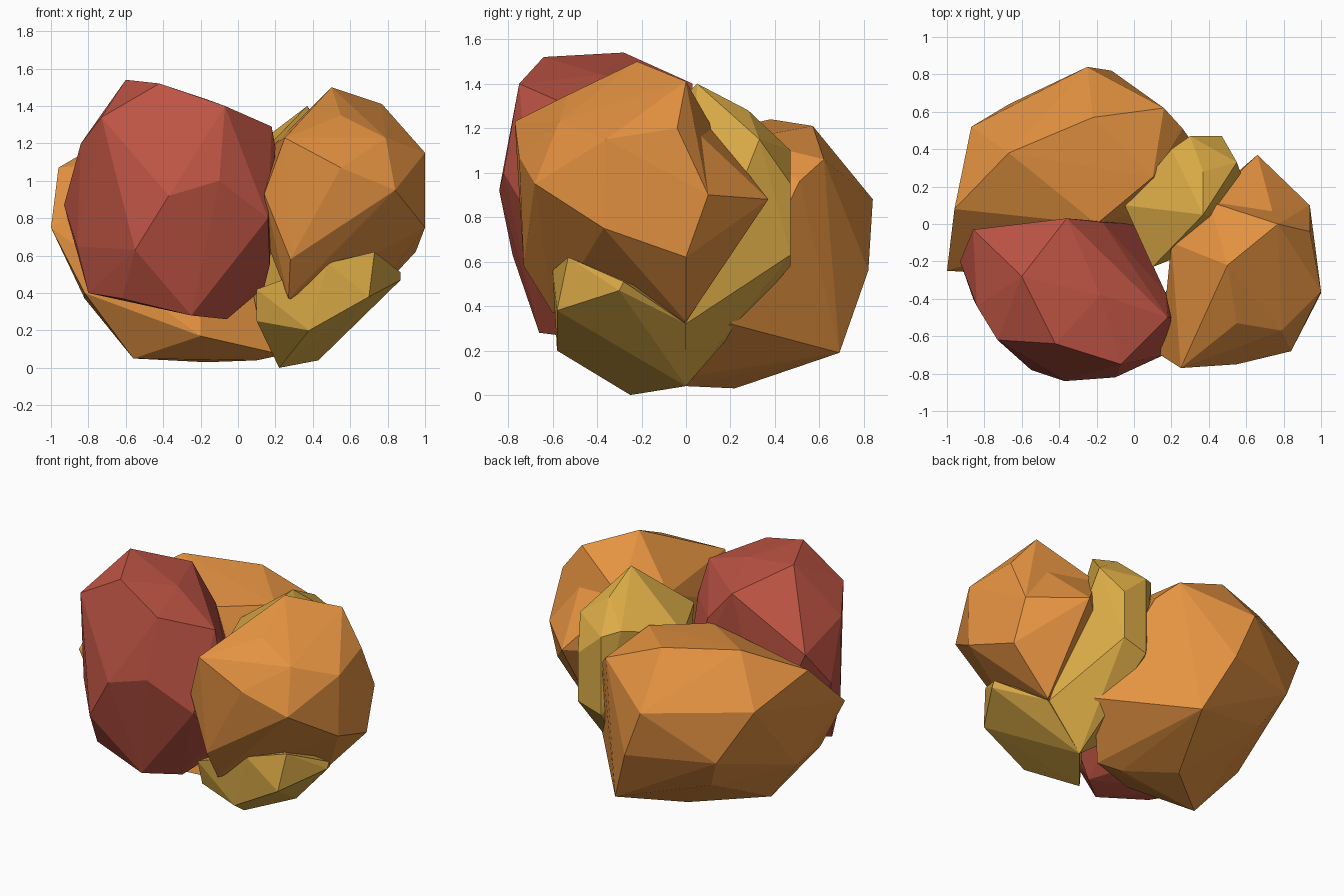
import bpy
import bmesh

cube = bpy.data.objects.get("Cube")
if cube:
    bpy.data.objects.remove(cube, do_unlink=True)


def make_material(name, rgb):
    """One flat colour for the viewport and for rendering."""
    mat = bpy.data.materials.new(name)
    mat.use_nodes = True
    colour = (*rgb, 1)
    mat.diffuse_color = colour
    shader = next(n for n in mat.node_tree.nodes if n.type == 'BSDF_PRINCIPLED')
    shader.inputs["Base Color"].default_value = colour
    shader.inputs["Roughness"].default_value = .9
    return mat


def make_lump(name, material, crown, waist, base):
    """Faceted lump: a convex skin stretched over its main corners."""
    bm = bmesh.new()
    for corner in crown + waist + base:
        bm.verts.new(corner)
    hull = bmesh.ops.convex_hull(bm, input=bm.verts)
    loose = set(hull["geom_interior"]) | set(hull["geom_unused"])
    loose = [v for v in loose if isinstance(v, bmesh.types.BMVert)]
    bmesh.ops.delete(bm, geom=loose, context='VERTS')
    bmesh.ops.recalc_face_normals(bm, faces=bm.faces)
    mesh = bpy.data.meshes.new(name)
    bm.to_mesh(mesh)
    bm.free()
    mesh.materials.append(material)
    lump = bpy.data.objects.new(name, mesh)
    bpy.context.collection.objects.link(lump)
    return lump


red = make_material("brick red", (.52, .09, .058))
orange = make_material("warm orange", (.78, .29, .053))
yellow = make_material("mustard yellow", (.71, .41, .062))

# Red lump at the front
make_lump(
    "red_lump", red,
    crown=[(-.6, -.28, 1.54), (-.42, -.64, 1.52), (-.07, -.75, 1.4),
           (-.73, -.62, 1.34), (-.36, .03, 1.4), (-.17, .01, 1.18),
           (-.18, -.38, 1.44), (.18, -.5, 1.29)],
    waist=[(-.37, -.84, .92), (-.1, -.82, 1), (-.55, -.78, .63),
           (.16, -.7, .8), (-.93, -.2, .87), (-.86, -.03, 1.1),
           (-.84, -.44, 1.2), (.2, -.5, 1.18), (.17, -.37, 1.1),
           (0, 0, .7)],
    base=[(-.25, -.66, .28), (-.06, -.5, .26), (-.8, -.4, .4),
          (-.62, -.6, .37), (.17, -.5, .55), (.14, -.4, .43),
          (-.86, -.4, .65), (-.6, 0, .5)])

# Largest orange lump at the back
make_lump(
    "back_lump", orange,
    crown=[(-.67, .38, 1.24), (-.22, .57, 1.21), (-.96, .08, 1.07),
           (.16, .62, 1.06), (.1, .25, 1.15), (-.2, 0, 1.15)],
    waist=[(-.87, .52, .93), (-.25, .84, .88), (-.12, .82, .56),
           (-.67, .64, .58), (-1, -.25, .75), (.08, .64, .6),
           (.26, .51, .96)],
    base=[(-.82, 0, .37), (-.82, -.25, .4), (-.56, -.1, .05),
          (-.55, .52, .36), (.04, .69, .19), (-.17, .22, .03),
          (.28, .42, .34), (.48, .2, .32), (.24, -.06, .07),
          (.1, 0, .04), (-.2, -.3, .17)])

# Orange lump on the side
make_lump(
    "side_lump", orange,
    crown=[(.5, -.22, 1.5), (.77, 0, 1.41), (.55, -.53, 1.35),
           (.25, -.77, 1.23), (.2, -.1, 1.2), (.4, .12, 1.2),
           (1, -.36, 1.15), (.79, -.57, 1.23), (.94, -.04, 1.2)],
    waist=[(.55, -.75, 1.07), (.84, -.68, .95), (.14, -.7, .93),
           (.94, .1, .9), (1, -.37, .75), (.17, -.5, .63)],
    base=[(.28, -.73, .58), (.27, -.6, .37), (.95, 0, .62),
          (.68, 0, .33)])

# Sharp point of the side lump
make_lump(
    "side_lump_point", orange,
    crown=[(.4, .12, 1.2), (.75, .03, 1.2)],
    waist=[(.66, .37, .88), (.94, .1, .9), (.35, .1, .85)],
    base=[(.68, 0, .33), (.95, 0, .62)])

# Yellow lump: the foot below the side lump
make_lump(
    "yellow_foot", yellow,
    crown=[(.73, -.53, .62), (.48, -.6, .56), (.3, -.1, .45)],
    waist=[(.87, -.28, .51), (.87, -.3, .47), (.1, -.57, .42),
           (.7, -.58, .38)],
    base=[(.1, -.52, .25), (.38, -.58, .2), (.22, -.25, 0),
          (.43, 0, .04), (.68, 0, .32)])

# Yellow lump: the upright part wedged between the others
make_lump(
    "yellow_back", yellow,
    crown=[(.37, .05, 1.4), (.2, .4, 1.14), (.37, .28, 1.28),
           (.55, .33, 1.15), (.1, -.23, 1.12), (-.05, .1, 1.08),
           (.3, .47, 1.1)],
    waist=[(.47, .47, .95), (.47, .47, .63), (.3, .47, .58)],
    base=[(.43, 0, .04), (.67, 0, .32), (.1, -.1, .3)])
